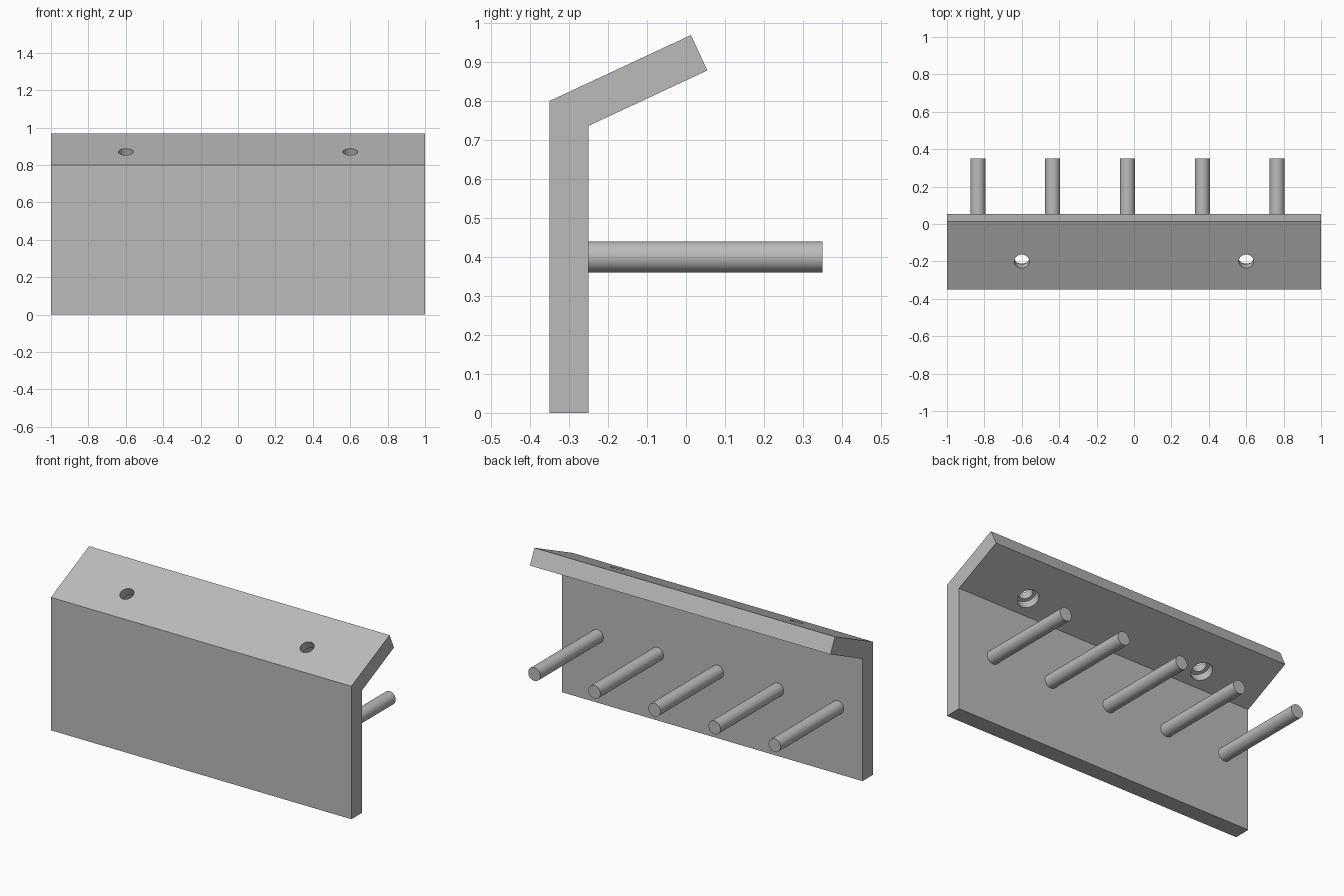
import bpy, bmesh
from math import radians, sin, cos, tan, pi
from mathutils import Matrix, Vector

cube = bpy.data.objects.get("Cube")
if cube:
    bpy.data.objects.remove(cube, do_unlink=True)

# Single grey material
GREY = (0.5, 0.5, 0.5, 1)
grey = bpy.data.materials.new("plain grey")
grey.use_nodes = True
grey.diffuse_color = GREY
grey.node_tree.nodes["Principled BSDF"].inputs["Base Color"].default_value = GREY

TILT = radians(25)
THICK = 0.1
FRONT, BACK, BEND = -0.35, -0.25, 0.8
along = Vector((0, cos(TILT), sin(TILT)))
inward = Vector((0, sin(TILT), -cos(TILT)))


def add_object(name, bm):
    bmesh.ops.recalc_face_normals(bm, faces=bm.faces)
    mesh = bpy.data.meshes.new(name)
    bm.to_mesh(mesh)
    bm.free()
    mesh.materials.append(grey)
    obj = bpy.data.objects.new(name, mesh)
    bpy.context.collection.objects.link(obj)
    return obj


def cylinder(name, start, end, radius):
    axis = end - start
    bm = bmesh.new()
    place = Matrix.Translation((start + end) / 2) @ axis.to_track_quat('Z', 'Y').to_matrix().to_4x4()
    bmesh.ops.create_cone(bm, cap_ends=True, segments=48, radius1=radius,
                          radius2=radius, depth=axis.length, matrix=place)
    return add_object(name, bm)


def smooth(obj):
    bpy.ops.object.select_all(action='DESELECT')
    obj.select_set(True)
    bpy.context.view_layer.objects.active = obj
    bpy.ops.object.shade_smooth_by_angle(angle=radians(30))


# Bent panel: upright wall and sloping ledge from one side profile
corner = Vector((0, FRONT, BEND))
tip = corner + along * 0.4
under = tip + inward * THICK
inner = Vector((0, BACK, under.z - (under.y - BACK) * tan(TILT)))
profile = [Vector((0, FRONT, 0)), corner, tip, under, inner, Vector((0, BACK, 0))]
bm = bmesh.new()
side = bm.faces.new([bm.verts.new(p - Vector((1, 0, 0))) for p in profile])
extruded = bmesh.ops.extrude_face_region(bm, geom=[side])["geom"]
bmesh.ops.translate(bm, vec=(2, 0, 0),
                    verts=[v for v in extruded if isinstance(v, bmesh.types.BMVert)])
panel = add_object("bent_panel", bm)

# Counterbored screw holes, wider on the underside
for x in (-0.6, 0.6):
    top = corner + along * 0.166 + Vector((x, 0, 0))
    for start, end, radius in ((-0.05, 0.15, 0.04), (0.05, 0.15, 0.06)):
        cutter = cylinder("hole_cutter", top + inward * start, top + inward * end, radius)
        cutter.hide_render = True
        cut = panel.modifiers.new("hole", 'BOOLEAN')
        cut.operation = 'DIFFERENCE'
        cut.solver = 'EXACT'
        cut.object = cutter
        bpy.context.view_layer.objects.active = panel
        bpy.ops.object.modifier_apply(modifier=cut.name)
        bpy.data.objects.remove(cutter, do_unlink=True)
smooth(panel)

# Row of round pegs on the back
for i in range(5):
    x = -0.835 + 0.4 * i
    smooth(cylinder(f"peg_{i + 1}", Vector((x, BACK, 0.4)), Vector((x, 0.35, 0.4)), 0.04))
